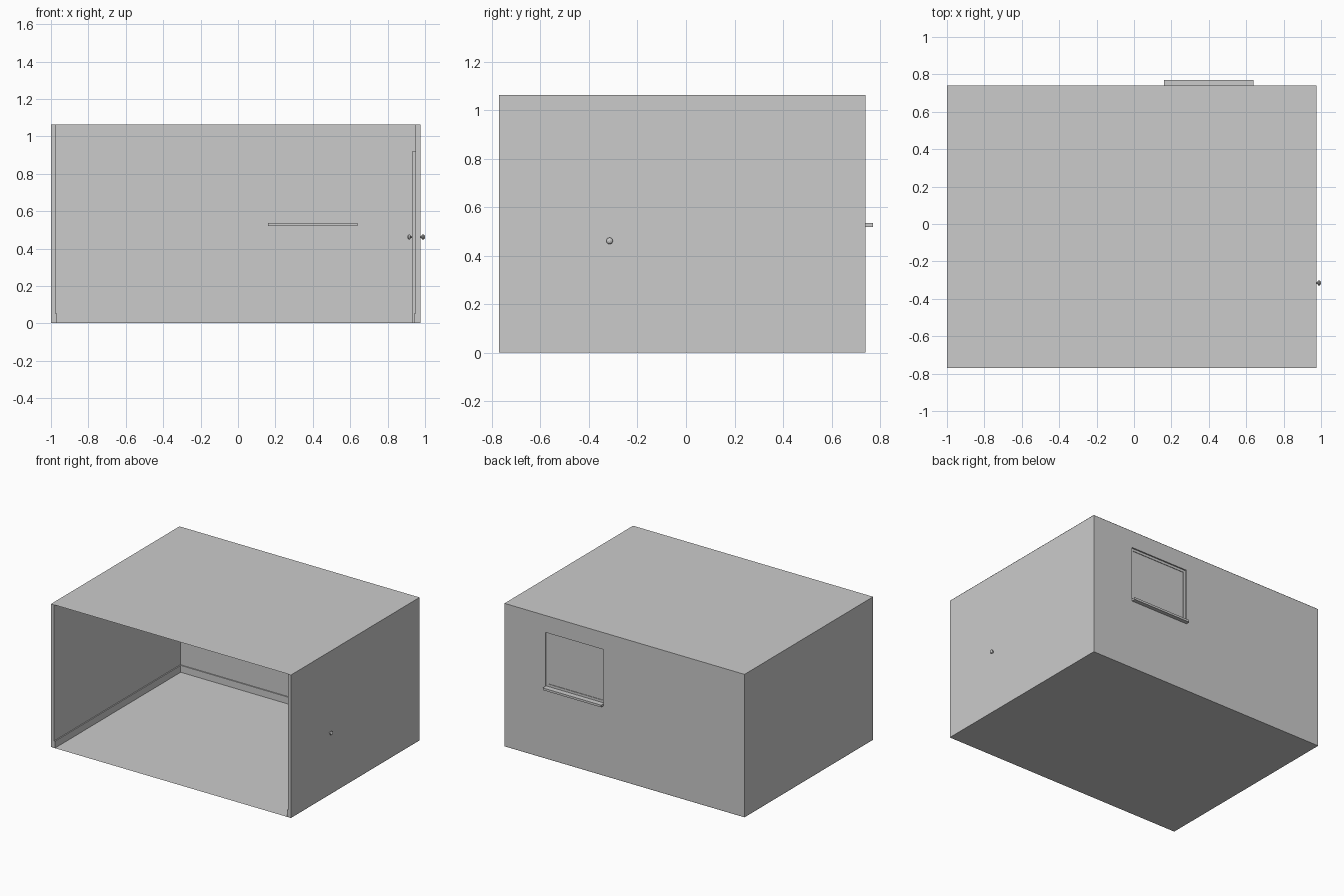
import bpy, bmesh, math

if "Cube" in bpy.data.objects:
    bpy.data.objects.remove(bpy.data.objects["Cube"])

# Overall room limits
X0, X1, Y0, Y1, H = -1.0, 0.975, -0.77, 0.74, 1.065
T = 0.025                      # wall thickness
WX0, WX1, WZ0, WZ1 = 0.16, 0.64, 0.52, 0.938   # window opening
DY0, DY1, DH = -0.36, 0.08, 0.92               # door outline
KY, KZ = -0.315, 0.462                         # door knob


def make_object(name, bm):
    bmesh.ops.recalc_face_normals(bm, faces=bm.faces)
    mesh = bpy.data.meshes.new(name)
    bm.to_mesh(mesh)
    bm.free()
    ob = bpy.data.objects.new(name, mesh)
    bpy.context.collection.objects.link(ob)
    return ob


def prism(name, outline, z0, z1):
    """Flat outline in x, y raised from z0 to z1."""
    bm = bmesh.new()
    face = bm.faces.new([bm.verts.new((x, y, z0)) for x, y in outline])
    ext = bmesh.ops.extrude_face_region(bm, geom=[face])
    verts = [g for g in ext["geom"] if isinstance(g, bmesh.types.BMVert)]
    bmesh.ops.translate(bm, verts=verts, vec=(0, 0, z1 - z0))
    return make_object(name, bm)


def box(name, x0, x1, y0, y1, z0, z1):
    return prism(name, [(x0, y0), (x1, y0), (x1, y1), (x0, y1)], z0, z1)


def sheet(name, z):
    bm = bmesh.new()
    bm.faces.new([bm.verts.new(p) for p in
                  ((X0, Y0, z), (X1, Y0, z), (X1, Y1, z), (X0, Y1, z))])
    return make_object(name, bm)


# Three walls as one U-shaped shell, open at the front
walls = prism("walls", [(X0, Y0), (X0, Y1), (X1, Y1), (X1, Y0),
                        (X1 - T, Y0), (X1 - T, Y1 - T),
                        (X0 + T, Y1 - T), (X0 + T, Y0)], 0.001, H - 0.001)
cutter = box("window_cutter", WX0, WX1, Y1 - 0.1, Y1 + 0.1, WZ0, WZ1)
cutter.hide_render = True
cutter.hide_viewport = True
cut = walls.modifiers.new("window_opening", "BOOLEAN")
cut.operation = "DIFFERENCE"
cut.solver = "EXACT"
cut.object = cutter

# Floor and ceiling sheets
sheet("floor", 0.0)
sheet("ceiling", H)

# Skirting boards, broken at the door
IX0, IX1, IY = X0 + T, X1 - T, Y1 - T
B, BH = 0.008, 0.052
prism("skirting_main", [(IX0, Y0), (IX0, IY), (IX1, IY), (IX1, DY1),
                        (IX1 - B, DY1), (IX1 - B, IY - B),
                        (IX0 + B, IY - B), (IX0 + B, Y0)], 0.001, BH)
box("skirting_front_right", IX1 - B, IX1, Y0, DY0, 0.001, BH)

# Window: sill, frame and pane
box("window_sill", WX0, WX1, IY - 0.03, Y1 + 0.03, WZ0, WZ0 + 0.016)
F = 0.018
fy0, fy1 = IY + 0.004, IY + 0.015
zb = WZ0 + 0.016
box("window_frame_left", WX0, WX0 + F, fy0, fy1, zb, WZ1)
box("window_frame_right", WX1 - F, WX1, fy0, fy1, zb, WZ1)
box("window_frame_top", WX0 + F, WX1 - F, fy0, fy1, WZ1 - F, WZ1)
box("window_frame_bottom", WX0 + F, WX1 - F, fy0, fy1, zb, zb + F)
box("window_pane", WX0 + F, WX1 - F, fy0 + 0.004, fy0 + 0.007, zb + F, WZ1 - F)

# Door leaf on the inside of the right wall
box("door", IX1 - 0.02, IX1, DY0, DY1, 0.001, DH)


# Door knobs: a turned profile of (distance along x, radius)
def knob(name, x, direction):
    profile = [(0, 0.005), (0.006, 0.005), (0.007, 0.009), (0.011, 0.0135),
               (0.018, 0.0135), (0.022, 0.010), (0.025, 0.004)]
    n = 16
    bm = bmesh.new()
    rings = [[bm.verts.new((x + direction * d,
                            KY + r * math.cos(2 * math.pi * i / n),
                            KZ + r * math.sin(2 * math.pi * i / n)))
              for i in range(n)] for d, r in profile]
    for a, b in zip(rings, rings[1:]):
        for i in range(n):
            j = (i + 1) % n
            bm.faces.new((a[i], a[j], b[j], b[i]))
    bm.faces.new(rings[-1])
    bm.faces.new(rings[0][::-1])
    return make_object(name, bm)


knob("outer_knob", X1, 1)
knob("inner_knob", IX1 - 0.02, -1)
